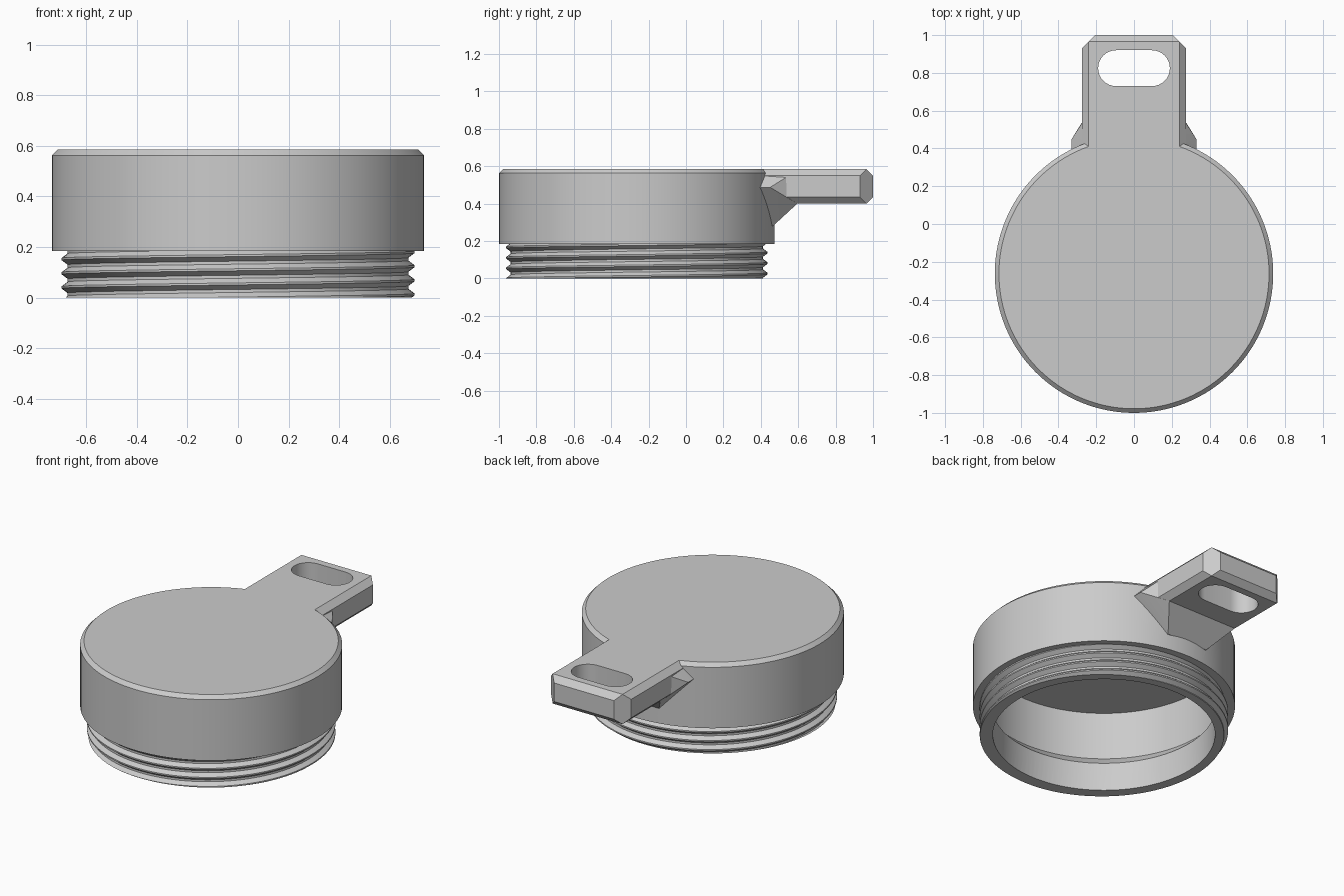
import bpy, bmesh, math
from mathutils import Vector

if "Cube" in bpy.data.objects:
    bpy.data.objects.remove(bpy.data.objects["Cube"])

CENTRE = Vector((0, -0.263, 0))
TOP = 0.585
SHOULDER = 0.185
SEGMENTS = 128

grey = bpy.data.materials.new("plain_grey")
grey.use_nodes = True
grey.diffuse_color = (0.6, 0.6, 0.6, 1)
grey.node_tree.nodes["Principled BSDF"].inputs["Base Color"].default_value = (0.6, 0.6, 0.6, 1)


def make_object(name, bm):
    bmesh.ops.recalc_face_normals(bm, faces=bm.faces)
    mesh = bpy.data.meshes.new(name)
    bm.to_mesh(mesh)
    bm.free()
    mesh.materials.append(grey)
    obj = bpy.data.objects.new(name, mesh)
    bpy.context.collection.objects.link(obj)
    return obj


def lathe(name, profile):
    """Turn (radius, z) points, starting and ending on the axis, into a solid."""
    bm = bmesh.new()
    verts = [bm.verts.new(CENTRE + Vector((r, 0, z))) for r, z in profile]
    edges = [bm.edges.new(pair) for pair in zip(verts, verts[1:])]
    bmesh.ops.spin(bm, geom=verts + edges, cent=CENTRE, axis=(0, 0, 1),
                   angle=math.tau, steps=SEGMENTS)
    bmesh.ops.remove_doubles(bm, verts=bm.verts, dist=1e-5)
    return make_object(name, bm)


def hull(name, half_points):
    """Convex solid from points mirrored across x."""
    bm = bmesh.new()
    for x, y, z in half_points:
        for side in (-1, 1):
            bm.verts.new((side * x, y, z))
    result = bmesh.ops.convex_hull(bm, input=bm.verts)
    loose = {v for v in result["geom_interior"] if isinstance(v, bmesh.types.BMVert)}
    bmesh.ops.delete(bm, geom=list(loose), context="VERTS")
    bmesh.ops.dissolve_limit(bm, angle_limit=0.01, verts=bm.verts, edges=bm.edges)
    return make_object(name, bm)


def combine(target, other, operation):
    mod = target.modifiers.new(operation.lower(), "BOOLEAN")
    mod.operation = operation
    mod.solver = "EXACT"
    mod.object = other
    bpy.context.view_layer.objects.active = target
    bpy.ops.object.modifier_apply(modifier=mod.name)
    bpy.data.objects.remove(other)


def smooth(obj):
    bpy.ops.object.select_all(action="DESELECT")
    obj.select_set(True)
    bpy.context.view_layer.objects.active = obj
    bpy.ops.object.shade_smooth_by_angle(angle=math.radians(20))


# Cap with its narrower neck
cap = lathe("screw_cap", [(0, 0), (0.675, 0), (0.675, SHOULDER), (0.737, SHOULDER),
                          (0.737, TOP - 0.022), (0.715, TOP), (0, TOP)])

# Pull tab, chamfered all round with cut corners
tab_points = []
for z, mid in ((TOP, 0.55), (0.4, 0.435)):
    tab_points += [(0.24, 0.3, z), (0.24, 0.965, z),
                   (0.275, 0.3, mid), (0.275, 0.93, mid), (0.205, 1.0, mid)]
tab = hull("pull_tab", tab_points)

# Flared gusset below the tab
gusset = hull("tab_gusset", [
    (0.24, 0.3, TOP), (0.24, 0.42, TOP), (0.33, 0.3, 0.487), (0.33, 0.45, 0.487),
    (0.275, 0.535, 0.54), (0.275, 0.535, 0.435), (0.24, 0.595, 0.4),
    (0.14, 0.3, 0.28), (0.14, 0.465, 0.28)])

# Hollow inside, widening above the neck
cavity = lathe("cavity", [(0, -0.1), (0.625, -0.1), (0.625, 0.175),
                          (0.687, 0.24), (0.687, 0.535), (0, 0.535)])

# Rounded slot through the tab
bm = bmesh.new()
ring = []
for i in range(34):
    a = math.pi * (i % 17) / 16 - math.pi / 2 + math.pi * (i // 17)
    side = 1 if i < 17 else -1
    ring.append(bm.verts.new((side * 0.095 + 0.095 * math.cos(a),
                              0.825 + 0.095 * math.sin(a), 0.3)))
face = bm.faces.new(ring)
extruded = bmesh.ops.extrude_face_region(bm, geom=[face])["geom"]
bmesh.ops.translate(bm, vec=(0, 0, 0.4),
                    verts=[v for v in extruded if isinstance(v, bmesh.types.BMVert)])
slot = make_object("slot", bm)

combine(tab, gusset, "UNION")
combine(tab, slot, "DIFFERENCE")
combine(cap, tab, "UNION")
combine(cap, cavity, "DIFFERENCE")
smooth(cap)

# Helical thread around the neck, trimmed flat at both ends
PITCH = 0.056
bm = bmesh.new()
section = [(0.66, -0.022), (0.675, -0.022), (0.699, -0.004),
           (0.699, 0.004), (0.675, 0.022), (0.66, 0.022)]
rows = []
for i in range(-SEGMENTS, 4 * SEGMENTS + 1):
    a = math.tau * i / SEGMENTS
    rise = 0.012 + PITCH * i / SEGMENTS
    rows.append([bm.verts.new(CENTRE + Vector((r * math.cos(a), r * math.sin(a), z + rise)))
                 for r, z in section])
for a, b in zip(rows, rows[1:]):
    for j in range(len(section)):
        k = (j + 1) % len(section)
        bm.faces.new((a[j], a[k], b[k], b[j]))
for height, up in ((0, -1), (SHOULDER + 0.003, 1)):
    cut = bmesh.ops.bisect_plane(bm, geom=bm.verts[:] + bm.edges[:] + bm.faces[:],
                                 plane_co=(0, 0, height), plane_no=(0, 0, up),
                                 clear_outer=True)["geom_cut"]
    bmesh.ops.edgenet_fill(bm, edges=[e for e in cut if isinstance(e, bmesh.types.BMEdge)])
thread = make_object("neck_thread", bm)
smooth(thread)
